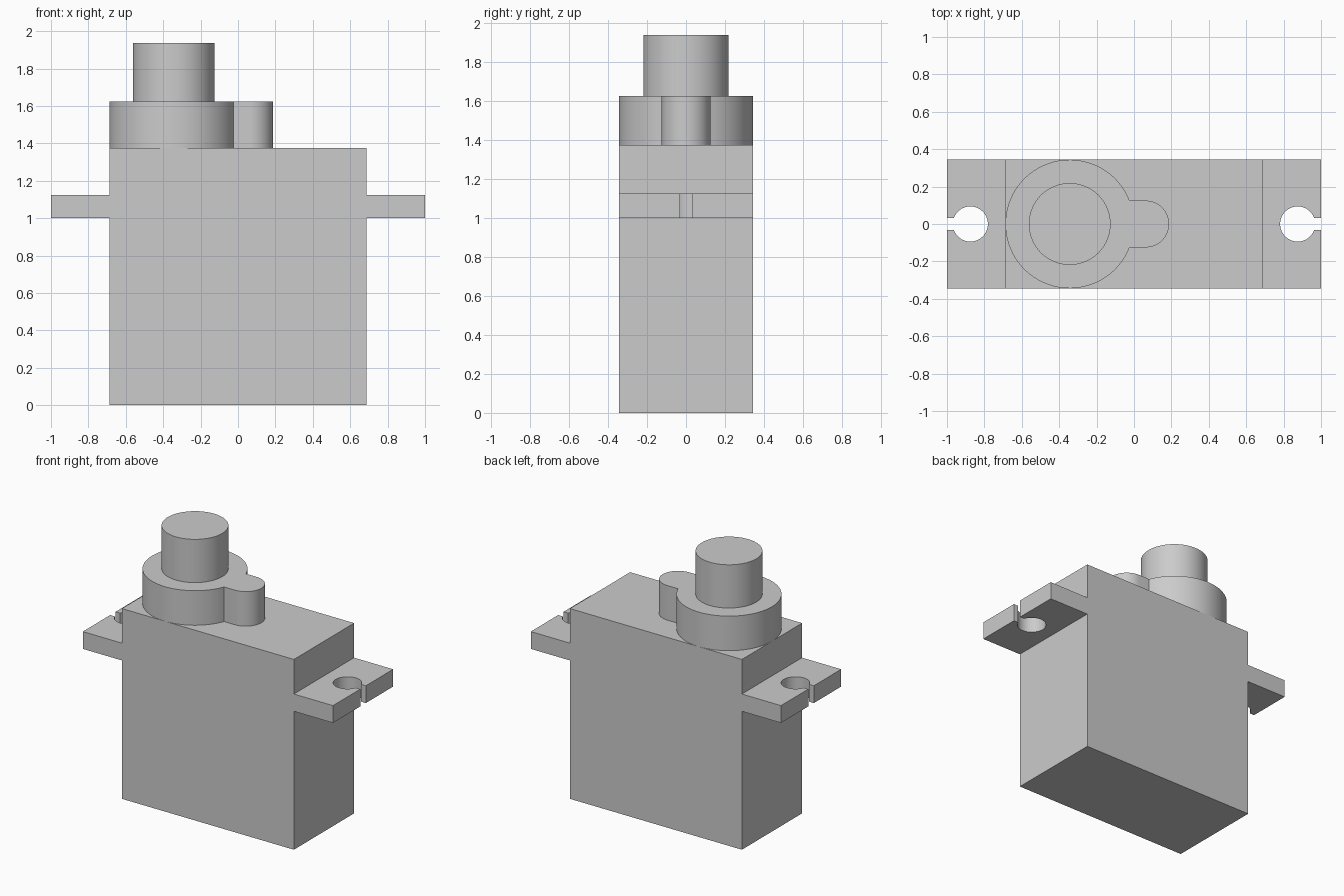
import bpy, bmesh, math
from mathutils import Vector

if "Cube" in bpy.data.objects:
    bpy.data.objects.remove(bpy.data.objects["Cube"])

U = 0.0625  # one design unit (the model is 32 units long)

grey = bpy.data.materials.new("grey plastic")
grey.diffuse_color = (0.6, 0.6, 0.6, 1)
grey.use_nodes = True
grey.node_tree.nodes["Principled BSDF"].inputs["Base Color"].default_value = grey.diffuse_color


def arc(cx, r, a0, a1, n):
    """Points on an arc centred at (cx, 0)."""
    return [(cx + r * math.cos(a0 + (a1 - a0) * i / n),
             r * math.sin(a0 + (a1 - a0) * i / n)) for i in range(n + 1)]


def extrude(name, outline, start, direction):
    """Solid from a closed outline of 3D points, swept along a direction."""
    bm = bmesh.new()
    face = bm.faces.new([bm.verts.new(p) for p in outline])
    bmesh.ops.translate(bm, verts=bm.verts, vec=start)
    new = bmesh.ops.extrude_face_region(bm, geom=[face], use_keep_orig=True)["geom"]
    bmesh.ops.translate(bm, verts=[v for v in new if isinstance(v, bmesh.types.BMVert)],
                        vec=direction)
    bmesh.ops.recalc_face_normals(bm, faces=bm.faces)
    mesh = bpy.data.meshes.new(name)
    bm.to_mesh(mesh)
    bm.free()
    mesh.materials.append(grey)
    obj = bpy.data.objects.new(name, mesh)
    bpy.context.collection.objects.link(obj)
    return obj


def upright(name, outline, z0, z1):
    return extrude(name, [(x, y, 0) for x, y in outline],
                   Vector((0, 0, z0)), Vector((0, 0, z1 - z0)))


def smooth(obj):
    bpy.ops.object.select_all(action='DESELECT')
    obj.select_set(True)
    bpy.context.view_layer.objects.active = obj
    bpy.ops.object.shade_smooth_by_angle(angle=math.radians(30))


# Case with mounting tabs: one T-shaped front profile
half = [(11, 0), (11, 16), (16, 16), (16, 18), (11, 18), (11, 22)]
profile = half + [(-x, z) for x, z in reversed(half)]
case = extrude("case", [(x * U, 0, z * U) for x, z in profile],
               Vector((0, -5.5 * U, 0)), Vector((0, 11 * U, 0)))

# Keyhole screw slots, open to the ends of the tabs
hole_r, slot = 1.5 * U, 0.5 * U
a = math.asin(slot / hole_r)
keyhole = arc(14 * U, hole_r, a, 2 * math.pi - a, 48) + [(1.1, -slot), (1.1, slot)]
for side, sx in (("left", -1), ("right", 1)):
    cutter = upright(side + "_slot_cutter", [(sx * x, y) for x, y in keyhole],
                     15 * U, 19 * U)
    cutter.hide_render = True
    cutter.hide_set(True)
    cut = case.modifiers.new(side + "_slot", 'BOOLEAN')
    cut.operation = 'DIFFERENCE'
    cut.solver = 'EXACT'
    cut.object = cutter

# Bake the slots, then remove the cutters
bpy.context.view_layer.objects.active = case
for m in list(case.modifiers):
    cutter = m.object
    bpy.ops.object.modifier_apply(modifier=m.name)
    bpy.data.objects.remove(cutter)
smooth(case)

# Gear housing: large round with a small rounded lobe
cx, big, lobe = -5.5 * U, 5.5 * U, 2 * U
a = math.asin(lobe / big)
outline = arc(cx, big, a, 2 * math.pi - a, 80) + arc(U, lobe, -math.pi / 2, math.pi / 2, 32)
smooth(upright("gear_housing", outline, 22 * U, 26 * U))

# Output shaft
smooth(upright("output_shaft", arc(cx, 3.5 * U, 0, 2 * math.pi, 64)[:-1], 26 * U, 31 * U))
